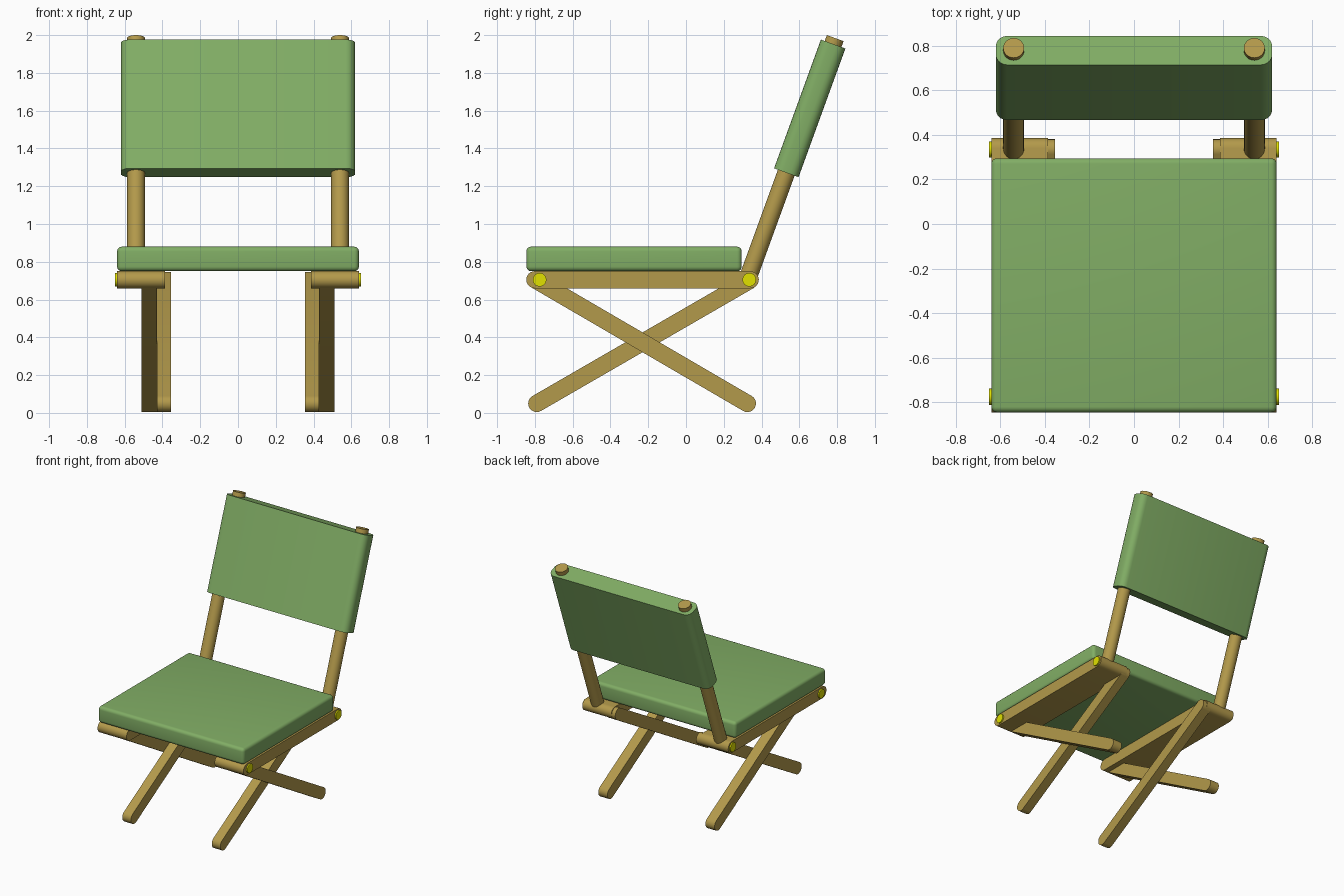
import bpy, bmesh, math
from mathutils import Vector

if "Cube" in bpy.data.objects:
    bpy.data.objects.remove(bpy.data.objects["Cube"])


def material(name, rgb):
    m = bpy.data.materials.new(name)
    m.diffuse_color = (*rgb, 1)
    m.use_nodes = True
    m.node_tree.nodes["Principled BSDF"].inputs["Base Color"].default_value = m.diffuse_color
    return m


GREEN = material("green_canvas", (0.22, 0.42, 0.13))
WOOD = material("wood", (0.45, 0.32, 0.07))
YELLOW = material("yellow_pin", (0.75, 0.75, 0.0))
TILT = math.radians(20)  # recline of the backrest


def finish(bm, name, mat):
    bmesh.ops.recalc_face_normals(bm, faces=bm.faces)
    me = bpy.data.meshes.new(name)
    bm.to_mesh(me)
    bm.free()
    ob = bpy.data.objects.new(name, me)
    bpy.context.collection.objects.link(ob)
    me.materials.append(mat)
    bpy.context.view_layer.objects.active = ob
    bpy.ops.object.select_all(action='DESELECT')
    ob.select_set(True)
    bpy.ops.object.shade_smooth_by_angle(angle=math.radians(35))
    return ob


def cushion(name, centre, size, radius, tilt=0, upright_only=False):
    bm = bmesh.new()
    bmesh.ops.create_cube(bm, size=1)
    bmesh.ops.scale(bm, vec=size, verts=bm.verts)
    edges = [e for e in bm.edges if not upright_only
             or abs(e.verts[0].co.z - e.verts[1].co.z) > 0.1]
    bmesh.ops.bevel(bm, geom=edges, offset=radius, segments=5, profile=0.5, affect='EDGES')
    ob = finish(bm, name, GREEN)
    ob.location = centre
    ob.rotation_euler.x = -tilt


def bar(name, a, b, x0, x1, r=0.0455):
    """Round-ended bar in the yz plane from a to b, spanning x0 to x1."""
    a, b = Vector(a), Vector(b)
    ang = math.atan2(b.y - a.y, b.x - a.x)
    bm = bmesh.new()
    ring = []
    for c, start in ((b, ang - math.pi / 2), (a, ang + math.pi / 2)):
        for i in range(13):
            t = start + math.pi * i / 12
            ring.append(bm.verts.new((x0, c.x + r * math.cos(t), c.y + r * math.sin(t))))
    face = bm.faces.new(ring)
    new = bmesh.ops.extrude_face_region(bm, geom=[face])["geom"]
    bmesh.ops.translate(bm, vec=(x1 - x0, 0, 0),
                        verts=[v for v in new if isinstance(v, bmesh.types.BMVert)])
    finish(bm, name, WOOD)


def rod(name, a, b, r, mat):
    a, b = Vector(a), Vector(b)
    bm = bmesh.new()
    bmesh.ops.create_cone(bm, cap_ends=True, segments=32, radius1=r, radius2=r,
                          depth=(b - a).length)
    ob = finish(bm, name, mat)
    ob.location = (a + b) / 2
    ob.rotation_euler = (b - a).to_track_quat('Z', 'Y').to_euler()


# Upholstered seat and backrest
cushion("seat", (0, -0.275, 0.815), (1.28, 1.14, 0.13), 0.025)
cushion("backrest", (0, 0.655, 1.612), (1.24, 0.138, 0.725), 0.05, TILT, True)

for s, side in ((-1, "left"), (1, "right")):
    # Rail under the seat and the two crossing legs
    bar(f"{side}_rail", (-0.80, 0.705), (0.34, 0.705), s * 0.386, s * 0.64)
    bar(f"{side}_outer_leg", (-0.79, 0.70), (0.325, 0.05), s * 0.43, s * 0.51)
    bar(f"{side}_inner_leg", (-0.79, 0.05), (0.335, 0.70), s * 0.355, s * 0.43)
    # Back post
    top = Vector((s * 0.54, 0.79, 1.984))
    rod(f"{side}_post", top - 1.36 * Vector((0, math.sin(TILT), math.cos(TILT))),
        top, 0.047, WOOD)
    # Hinge pins
    for y, end in ((-0.775, "front"), (0.335, "rear")):
        rod(f"{side}_{end}_pin", (s * 0.6, y, 0.705), (s * 0.65, y, 0.705), 0.036, YELLOW)
